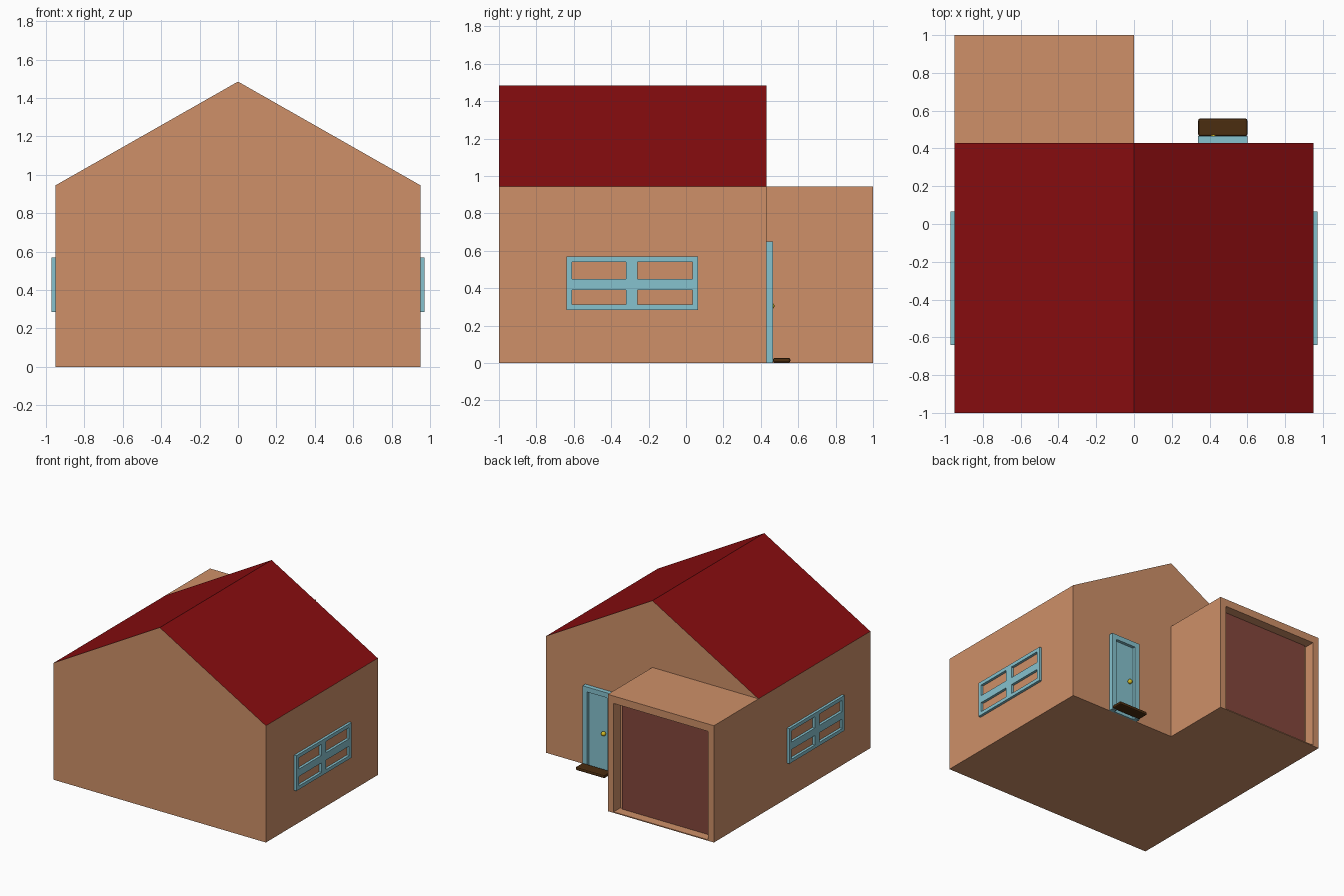
import bpy, bmesh
from mathutils import Matrix, Vector

if "Cube" in bpy.data.objects:
    bpy.data.objects.remove(bpy.data.objects["Cube"])


def material(name, rgb):
    m = bpy.data.materials.new(name)
    m.diffuse_color = (*rgb, 1)
    m.use_nodes = True
    m.node_tree.nodes["Principled BSDF"].inputs["Base Color"].default_value = m.diffuse_color
    return m


WALL = material("wall", (0.62, 0.28, 0.14))
ROOF = material("roof", (0.25, 0.004, 0.005))
TEAL = material("teal", (0.24, 0.54, 0.62))
SHUTTER = material("shutter", (0.23, 0.063, 0.045))
BROWN = material("brown", (0.07, 0.026, 0.005))
BRASS = material("brass", (0.65, 0.5, 0.02))


def finish(name, bm, mat):
    bmesh.ops.recalc_face_normals(bm, faces=bm.faces[:])
    me = bpy.data.meshes.new(name)
    bm.to_mesh(me)
    bm.free()
    me.materials.append(mat)
    ob = bpy.data.objects.new(name, me)
    bpy.context.collection.objects.link(ob)
    return ob


def box_bm(lo, hi):
    lo, hi = Vector(lo), Vector(hi)
    bm = bmesh.new()
    bmesh.ops.create_cube(bm, size=1, matrix=Matrix.Translation((lo + hi) / 2)
                          @ Matrix.Diagonal((*(hi - lo), 1)))
    return bm


def extrude(bm, vec):
    geo = bmesh.ops.extrude_face_region(bm, geom=bm.faces[:])["geom"]
    bmesh.ops.translate(bm, vec=vec, verts=[v for v in geo if isinstance(v, bmesh.types.BMVert)])


def lattice(name, us, vs, holes, place, depth, mat):
    """Flat grid of bars with cells left open, extruded to a frame."""
    bm = bmesh.new()
    pts = [[bm.verts.new(place(u, v)) for v in vs] for u in us]
    for i in range(len(us) - 1):
        for j in range(len(vs) - 1):
            if (i, j) not in holes:
                bm.faces.new((pts[i][j], pts[i + 1][j], pts[i + 1][j + 1], pts[i][j + 1]))
    extrude(bm, depth)
    return finish(name, bm, mat)


W, FRONT, BACK, EAVE, RIDGE = 0.95, -1.0, 0.43, 0.945, 1.485

# House walls: gable profile, open where the roof sits
bm = bmesh.new()
profile = [(-W, 0), (W, 0), (W, EAVE), (0, RIDGE), (-W, EAVE)]
bm.faces.new([bm.verts.new((x, FRONT, z)) for x, z in profile])
extrude(bm, (0, BACK - FRONT, 0))
slopes = [f for f in bm.faces if f.calc_center_median().z > EAVE + 0.1
          and abs(f.normal.y) < 0.5]
bmesh.ops.delete(bm, geom=slopes, context='FACES_ONLY')
finish("house_walls", bm, WALL)

# Roof: two slopes meeting at the ridge
bm = bmesh.new()
rows = [[bm.verts.new((x, y, z)) for y in (FRONT, BACK)] for x, z in profile[2:]]
for a, b in zip(rows, rows[1:]):
    bm.faces.new((a[0], a[1], b[1], b[0]))
finish("roof", bm, ROOF)

# Garage with recessed doorway in its rear face
bm = box_bm((-W, BACK, 0), (0, 1, EAVE))
bm.normal_update()
face = max(bm.faces, key=lambda f: f.calc_center_median().y)
bmesh.ops.inset_individual(bm, faces=[face], thickness=0.075)
for v in face.verts:
    v.co.z = 0.008 if v.co.z < 0.5 else EAVE - 0.06
hole = bmesh.ops.extrude_discrete_faces(bm, faces=[face])["faces"][0]
bmesh.ops.translate(bm, vec=(0, -0.085, 0), verts=hole.verts[:])
finish("garage", bm, WALL)
finish("garage_door", box_bm((-W + 0.075, 0.915, 0.008), (-0.075, 0.925, EAVE - 0.06)), SHUTTER)

# Four-pane window frames, mirrored to both sides
win = lattice("side_windows", (-0.64, -0.61, -0.32, -0.26, 0.035, 0.065),
              (0.285, 0.313, 0.39, 0.45, 0.541, 0.57),
              {(1, 1), (1, 3), (3, 1), (3, 3)},
              lambda u, v: (W, u, v), (0.021, 0, 0), TEAL)
win.modifiers.new("mirror", 'MIRROR').use_axis = (True, False, False)

# Entrance door: frame, recessed panel, knob
lattice("door_frame", (0.34, 0.38, 0.56, 0.60), (0, 0.61, 0.65), {(1, 0)},
        lambda u, v: (u, BACK, v), (0, 0.036, 0), TEAL)
finish("door_panel", box_bm((0.38, BACK, 0), (0.56, BACK + 0.012, 0.61)), TEAL)
bm = bmesh.new()
bmesh.ops.create_uvsphere(bm, u_segments=16, v_segments=10, radius=0.018,
                          matrix=Matrix.Translation((0.42, 0.455, 0.305)))
for f in bm.faces:
    f.smooth = True
finish("door_knob", bm, BRASS)

# Doormat with bevelled edges
mat = finish("doormat", box_bm((0.34, 0.465, 0.002), (0.60, 0.558, 0.028)), BROWN)
bev = mat.modifiers.new("bevel", 'BEVEL')
bev.width, bev.segments = 0.01, 2
